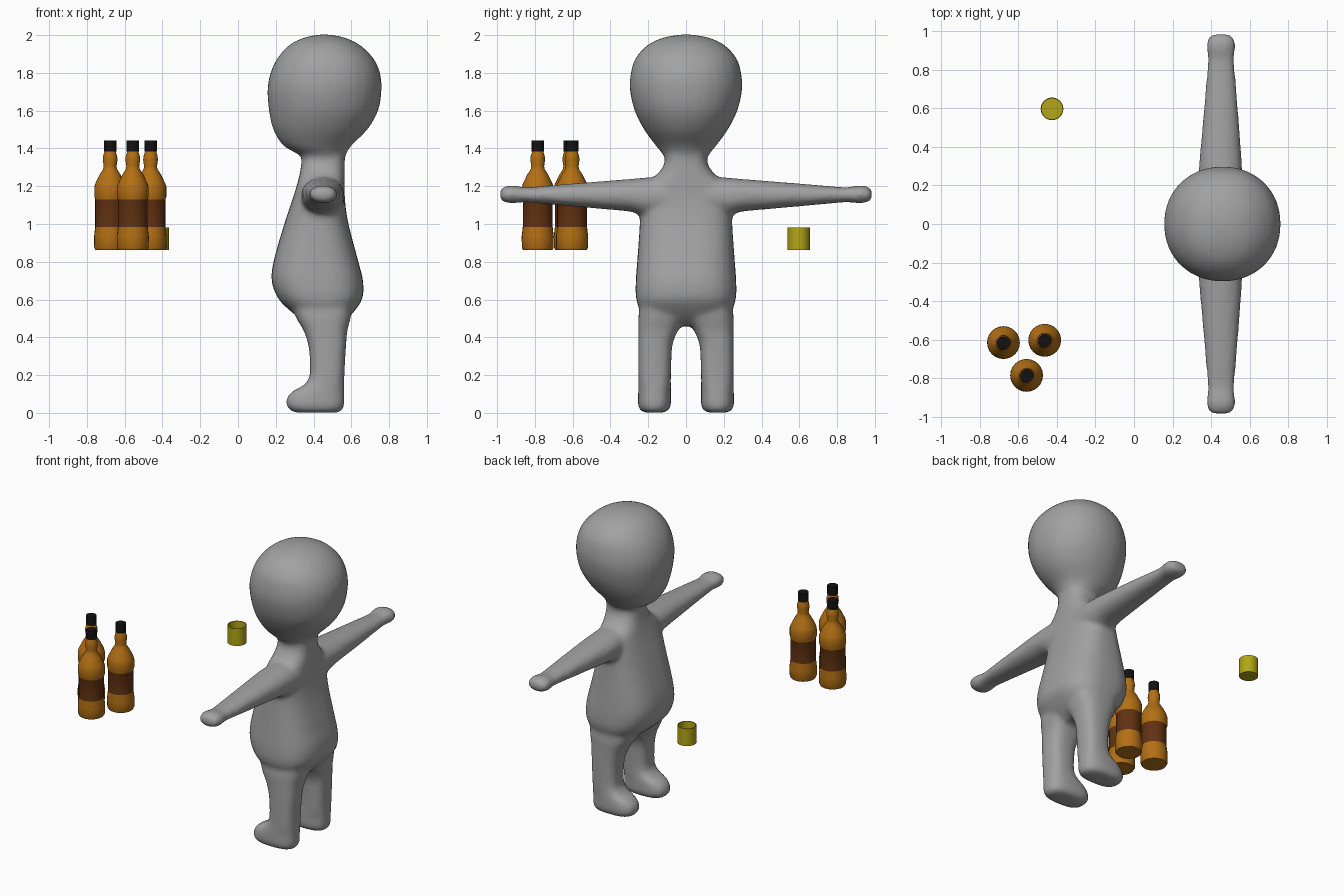
import bpy, bmesh, math


def material(name, rgb):
    m = bpy.data.materials.new(name)
    m.diffuse_color = (*rgb, 1)
    return m


GREY = material("body grey", (0.36, 0.36, 0.36))
AMBER = material("amber glass", (0.45, 0.16, 0.007))
BROWN = material("label brown", (0.12, 0.032, 0.006))
BLACK = material("cap black", (0.006, 0.006, 0.006))
YELLOW = material("cup yellow", (0.45, 0.38, 0.008))


def add_object(name, bm, mats):
    bmesh.ops.recalc_face_normals(bm, faces=bm.faces[:])
    me = bpy.data.meshes.new(name)
    bm.to_mesh(me)
    bm.free()
    ob = bpy.data.objects.new(name, me)
    bpy.context.collection.objects.link(ob)
    for m in mats:
        me.materials.append(m)
    return ob


def curve_rows(rows, steps=4):
    """Smooth interpolation through the given section rows."""
    out = []
    for i in range(len(rows) - 1):
        p0, p1 = rows[max(i - 1, 0)], rows[i]
        p2, p3 = rows[i + 1], rows[min(i + 2, len(rows) - 1)]
        for s in range(steps):
            t = s / steps
            out.append([0.5 * (2 * b + (c - a) * t + (2 * a - 5 * b + 4 * c - d) * t * t
                               + (3 * b - a - 3 * c + d) * t ** 3)
                        for a, b, c, d in zip(p0, p1, p2, p3)])
    return out + [list(rows[-1])]


def loft(bm, rows, place, power=2.3, n=32):
    """Skin rounded sections: position, then min and max on both section axes."""
    rings = []
    for pos, a0, a1, b0, b1 in curve_rows(rows):
        ring = []
        for k in range(n):
            c, s = math.cos(2 * math.pi * k / n), math.sin(2 * math.pi * k / n)
            u = math.copysign(abs(c) ** (2 / power), c)
            v = math.copysign(abs(s) ** (2 / power), s)
            ring.append(bm.verts.new(place(pos, (a0 + a1) / 2 + u * (a1 - a0) / 2,
                                           (b0 + b1) / 2 + v * (b1 - b0) / 2)))
        rings.append(ring)
    for r, q in zip(rings, rings[1:]):
        for k in range(n):
            bm.faces.new((r[k], r[(k + 1) % n], q[(k + 1) % n], q[k]))
    bm.faces.new(rings[0])
    bm.faces.new(rings[-1])


# Body: torso, head, legs and arms fused into one smooth skin
bm = bmesh.new()
upright = lambda p, a, b: (a, b, p)

torso = [(0.46, 0.40, 0.53, 0.06), (0.50, 0.33, 0.58, 0.20), (0.55, 0.265, 0.625, 0.245),
         (0.61, 0.21, 0.66, 0.265), (0.70, 0.178, 0.662, 0.266), (0.81, 0.19, 0.635, 0.258),
         (1.00, 0.245, 0.585, 0.245), (1.12, 0.285, 0.567, 0.245), (1.20, 0.31, 0.565, 0.225),
         (1.26, 0.325, 0.565, 0.155), (1.32, 0.335, 0.565, 0.115), (1.40, 0.34, 0.57, 0.11)]
loft(bm, [(z, a, b, -h, h) for z, a, b, h in torso], upright, 2.7)

head = [(1.32, 0.36, 0.555, 0.10), (1.365, 0.325, 0.57, 0.12), (1.415, 0.24, 0.60, 0.16),
        (1.50, 0.187, 0.685, 0.222), (1.60, 0.164, 0.742, 0.272), (1.71, 0.156, 0.76, 0.297),
        (1.80, 0.172, 0.752, 0.292), (1.88, 0.21, 0.715, 0.266), (1.95, 0.275, 0.642, 0.20),
        (1.988, 0.355, 0.56, 0.115), (2.003, 0.43, 0.48, 0.025)]
loft(bm, [(z, a, b, -h, h) for z, a, b, h in head], upright, 2.1)

leg = [(0.001, 0.31, 0.53, 0.12, 0.215), (0.012, 0.28, 0.55, 0.095, 0.24),
       (0.04, 0.256, 0.562, 0.08, 0.254), (0.08, 0.26, 0.563, 0.08, 0.254),
       (0.115, 0.29, 0.563, 0.08, 0.253), (0.145, 0.345, 0.563, 0.08, 0.252),
       (0.19, 0.378, 0.563, 0.08, 0.252), (0.29, 0.38, 0.568, 0.077, 0.252),
       (0.37, 0.37, 0.573, 0.07, 0.252), (0.44, 0.345, 0.58, 0.04, 0.252),
       (0.51, 0.305, 0.598, 0.0, 0.252), (0.60, 0.28, 0.61, 0.0, 0.24)]
arm = [(0.10, 0.335, 0.565, 1.04, 1.25), (0.22, 0.335, 0.563, 1.045, 1.245),
       (0.30, 0.337, 0.56, 1.066, 1.238), (0.45, 0.35, 0.55, 1.08, 1.226),
       (0.65, 0.367, 0.535, 1.098, 1.21), (0.84, 0.382, 0.52, 1.115, 1.194),
       (0.88, 0.38, 0.522, 1.113, 1.199), (0.93, 0.376, 0.526, 1.11, 1.204),
       (0.97, 0.388, 0.514, 1.12, 1.193), (0.985, 0.42, 0.48, 1.14, 1.175)]
for side in (-1, 1):
    loft(bm, leg, lambda p, a, b: (a, side * b, p), 2.7)
    loft(bm, arm, lambda p, a, b: (a, side * p, b), 2.2)

body = add_object("body", bm, [GREY])
remesh = body.modifiers.new("fuse", 'REMESH')
remesh.mode = 'VOXEL'
remesh.voxel_size = 0.015
remesh.use_smooth_shade = True
soften = body.modifiers.new("soften", 'SMOOTH')
soften.factor = 0.5
soften.iterations = 6


def lathe(name, profile, x, y, mats, n=24, rule=lambda z: 0):
    """Spin a radius/height profile; the ends are closed with flat caps."""
    bm = bmesh.new()
    rings = [[bm.verts.new((r * math.cos(2 * math.pi * k / n),
                            r * math.sin(2 * math.pi * k / n), z)) for k in range(n)]
             for r, z in profile]
    for r, q in zip(rings, rings[1:]):
        for k in range(n):
            bm.faces.new((r[k], r[(k + 1) % n], q[(k + 1) % n], q[k]))
    bm.faces.new(rings[0])
    bm.faces.new(rings[-1])
    for f in bm.faces:
        f.material_index = rule(f.calc_center_median().z)
    ob = add_object(name, bm, mats)
    ob.location = (x, y, 0)
    bpy.ops.object.select_all(action='DESELECT')
    ob.select_set(True)
    bpy.context.view_layer.objects.active = ob
    bpy.ops.object.shade_smooth_by_angle(angle=math.radians(35))
    return ob


# Three bottles: amber glass with a label band and a black cap
bottle = [(0.078, 0.863), (0.084, 0.875), (0.085, 0.935), (0.079, 0.985), (0.079, 1.13),
          (0.084, 1.145), (0.084, 1.195), (0.078, 1.215), (0.055, 1.262), (0.037, 1.29),
          (0.034, 1.305), (0.039, 1.34), (0.037, 1.36), (0.029, 1.385)]
cap = [(0.033, 1.383), (0.033, 1.442)]
for i, (x, y) in enumerate([(-0.677, -0.615), (-0.463, -0.603), (-0.557, -0.785)], 1):
    lathe(f"bottle_{i}", bottle, x, y, [AMBER, BROWN],
          rule=lambda z: 1 if 0.985 < z < 1.13 else 0)
    lathe(f"bottle_cap_{i}", cap, x, y, [BLACK])

# Open drinking cup with a thin wall and floor
lathe("cup", [(0.059, 0.863), (0.059, 0.981), (0.054, 0.981), (0.054, 0.871)],
      -0.425, 0.597, [YELLOW])
